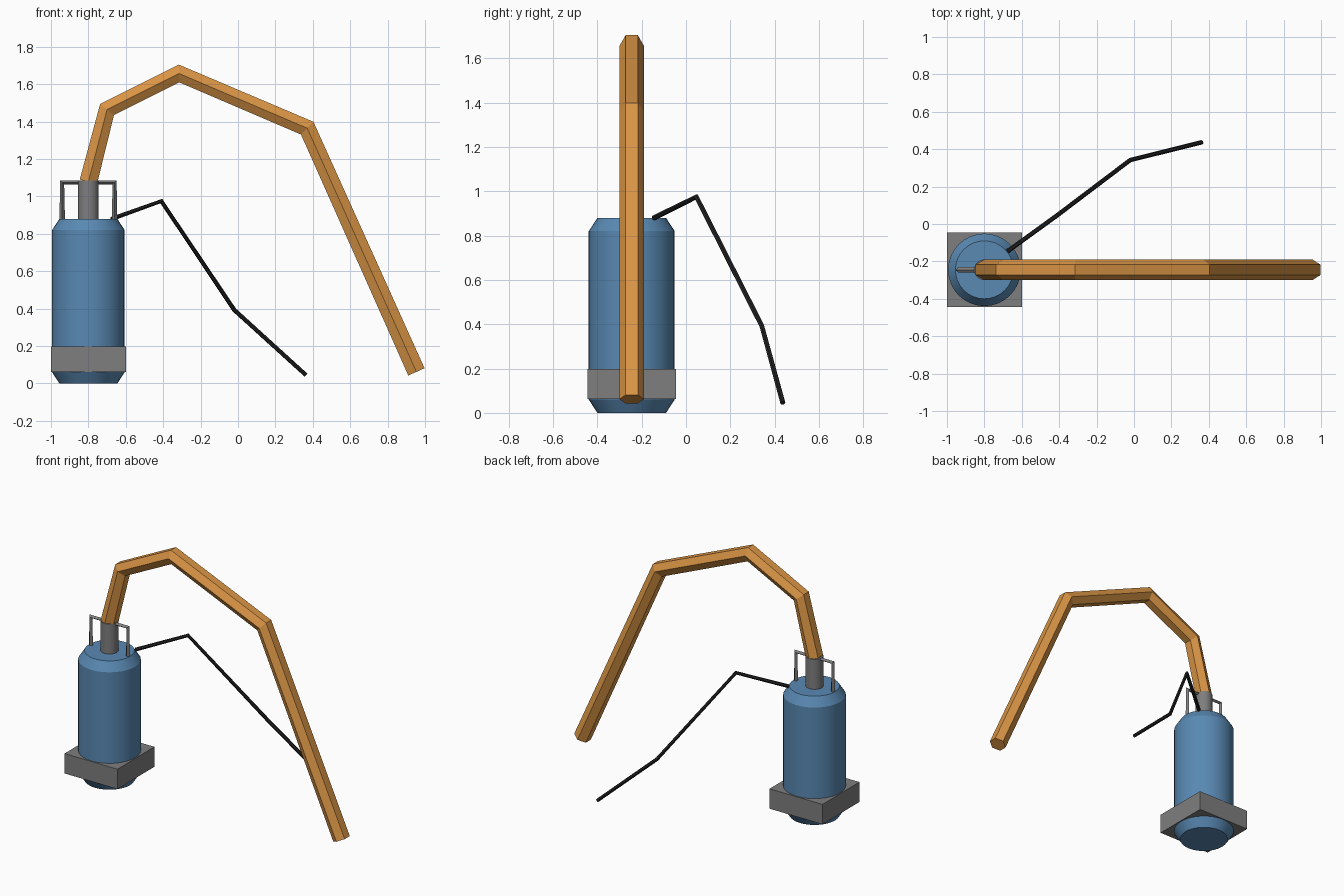
import bpy, bmesh
from math import cos, sin, tau, radians
from mathutils import Vector

if "Cube" in bpy.data.objects:
    bpy.data.objects.remove(bpy.data.objects["Cube"])

CX, CY = -0.8, -0.245  # pump axis


def material(name, rgb):
    m = bpy.data.materials.new(name)
    m.use_nodes = True
    m.diffuse_color = (*rgb, 1)
    m.node_tree.nodes["Principled BSDF"].inputs["Base Color"].default_value = (*rgb, 1)
    return m


blue = material("blue paint", (0.10, 0.25, 0.45))
grey = material("grey metal", (0.21, 0.21, 0.21))
orange = material("orange hose", (0.70, 0.30, 0.06))
black = material("black rubber", (0.015, 0.015, 0.015))


def finish(name, bm, mat, smooth=False):
    bmesh.ops.recalc_face_normals(bm, faces=bm.faces)
    mesh = bpy.data.meshes.new(name)
    bm.to_mesh(mesh)
    bm.free()
    mesh.materials.append(mat)
    ob = bpy.data.objects.new(name, mesh)
    bpy.context.collection.objects.link(ob)
    if smooth:
        bpy.ops.object.select_all(action="DESELECT")
        ob.select_set(True)
        bpy.context.view_layer.objects.active = ob
        bpy.ops.object.shade_smooth_by_angle(angle=radians(30))
    return ob


def skin(name, rings, mat, smooth=False):
    """Join rings of points into a closed tube with capped ends."""
    bm = bmesh.new()
    loops = [[bm.verts.new(p) for p in ring] for ring in rings]
    n = len(loops[0])
    for a, b in zip(loops, loops[1:]):
        for i in range(n):
            j = (i + 1) % n
            bm.faces.new((a[i], a[j], b[j], b[i]))
    bm.faces.new(loops[0])
    bm.faces.new(loops[-1])
    return finish(name, bm, mat, smooth)


def lathe(name, profile, mat, n=32):
    rings = [[(CX + r * cos(tau * i / n), CY + r * sin(tau * i / n), z)
              for i in range(n)] for r, z in profile]
    return skin(name, rings, mat, True)


def sweep(name, path, radius, sides, mat, side=None):
    """Sweep a polygon along a path, with a corner on the side direction."""
    pts = [Vector(p) for p in path]
    dirs = [(b - a).normalized() for a, b in zip(pts, pts[1:])]
    rings = []
    for k, p in enumerate(pts):
        t = (dirs[max(k - 1, 0)] + dirs[min(k, len(dirs) - 1)]).normalized()
        s = Vector(side) if side else t.cross((0, 0, 1)).normalized()
        u = t.cross(s)
        rings.append([p + radius * (s * cos(tau * i / sides) + u * sin(tau * i / sides))
                      for i in range(sides)])
    return skin(name, rings, mat)


# Pump body with chamfered ends, and the outlet on top
lathe("pump_body", [(0.155, 0), (0.194, 0.06), (0.194, 0.82), (0.155, 0.88)], blue)
lathe("outlet_pipe", [(0.055, 0.86), (0.055, 1.085)], grey)

# Square base collar
bm = bmesh.new()
bmesh.ops.create_cube(bm, size=1)
bmesh.ops.scale(bm, vec=(0.4, 0.4, 0.136), verts=bm.verts)
bmesh.ops.translate(bm, vec=(CX, CY, 0.13), verts=bm.verts)
finish("base_collar", bm, grey)

# Lifting handle
handle = [(CX + x, CY, z) for x, z in ((-0.14, 0.87), (-0.14, 1.075), (0.14, 1.075), (0.14, 0.87))]
sweep("handle", handle, 0.015, 4, grey, (0, 1, 0))

# Discharge hose arching over to the ground
hose = [(x, CY, z) for x, z in ((-0.8, 1.078), (-0.7, 1.465), (-0.315, 1.657),
                                (0.37, 1.365), (0.954, 0.062))]
sweep("hose", hose, 0.055, 6, orange, (0, 1, 0))

# Power cable
cable = [(-0.675, -0.145, 0.88), (-0.41, 0.047, 0.975), (-0.02, 0.342, 0.393), (0.363, 0.437, 0.045)]
sweep("power_cable", cable, 0.012, 6, black)
